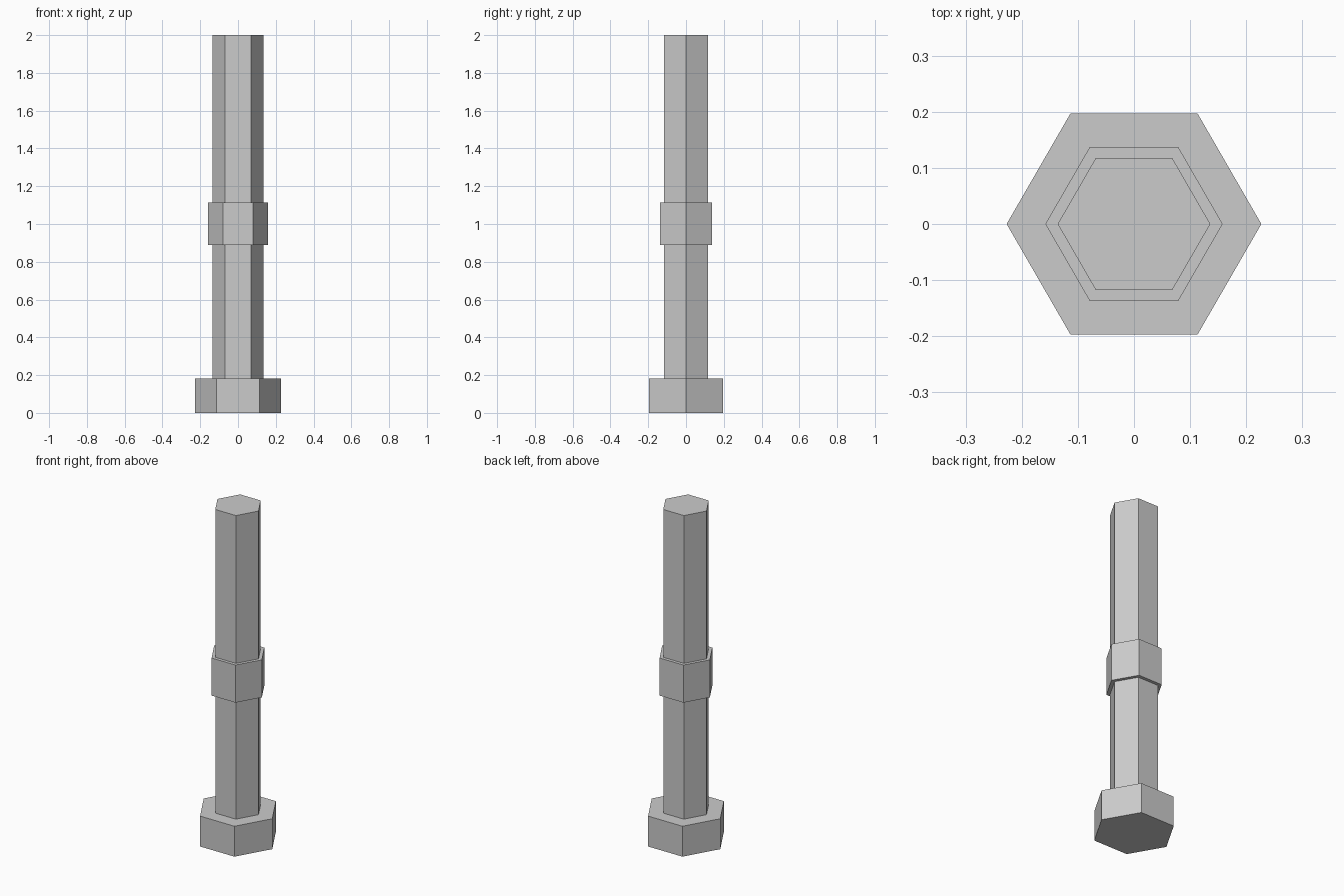
import bpy
import math

if "Cube" in bpy.data.objects:
    bpy.data.objects.remove(bpy.data.objects["Cube"])


def hex_prism(name, radius, z0, z1):
    """Upright hexagonal prism with corners pointing along +x and -x."""
    bpy.ops.mesh.primitive_cylinder_add(
        vertices=6, radius=radius, depth=z1 - z0,
        location=(0, 0, (z0 + z1) / 2), rotation=(0, 0, math.pi / 2))
    obj = bpy.context.object
    obj.name = name
    bpy.ops.object.transform_apply(location=False, rotation=True, scale=True)
    bpy.ops.object.shade_flat()
    return obj


# Wide foot, long post and the band around its middle
hex_prism("base", 0.227, 0.0, 0.182)
hex_prism("shaft", 0.136, 0.17, 2.0)
hex_prism("collar", 0.158, 0.89, 1.115)
